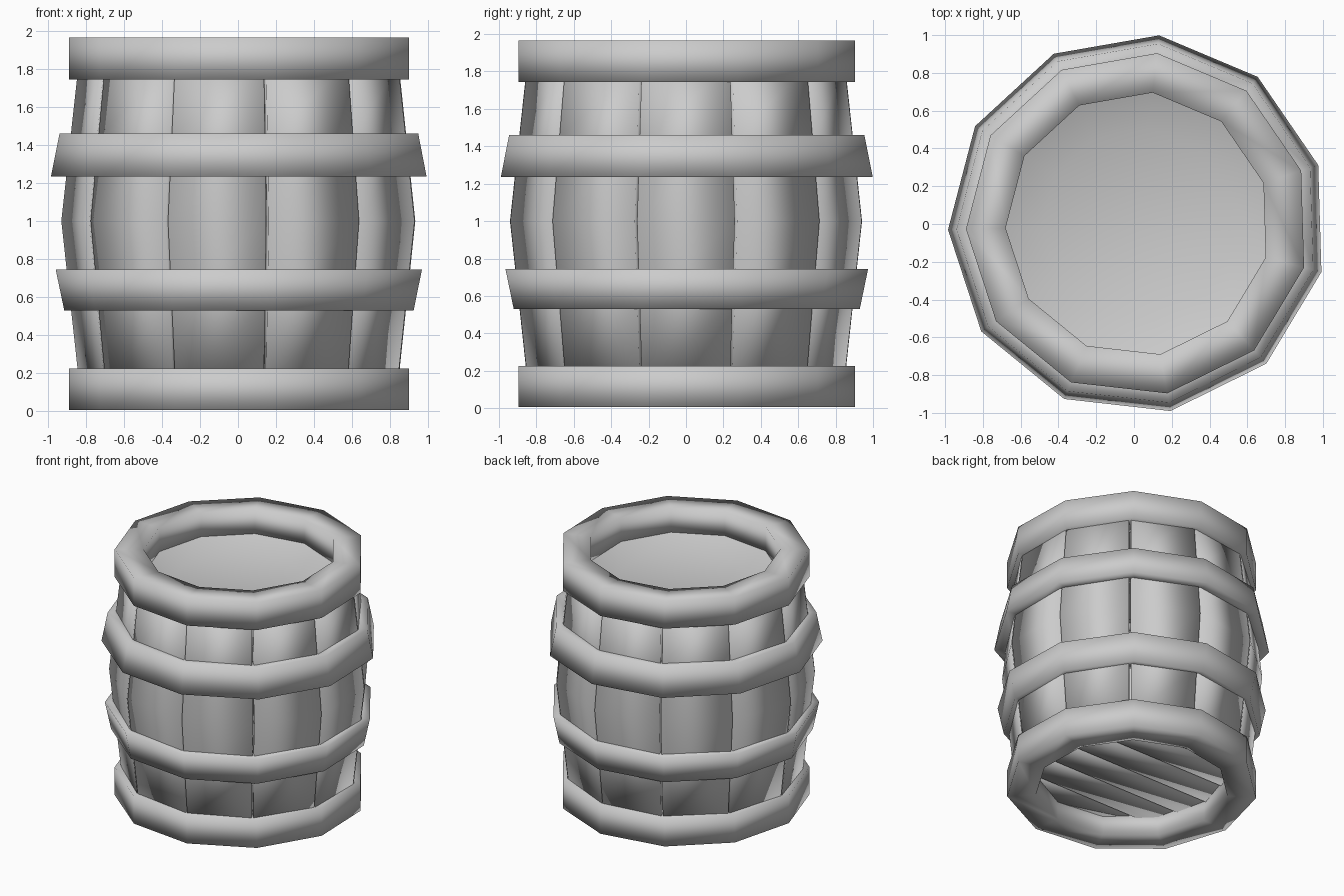
import bpy, bmesh, math

SIDES = 11
STEP = 2 * math.pi / SIDES
CENTER_X = 0.02
TURN = math.pi + 0.03

cube = bpy.data.objects.get("Cube")
if cube:
    bpy.data.objects.remove(cube, do_unlink=True)

grey = bpy.data.materials.new("plain_grey")
grey.use_nodes = True
COLOR = (0.6, 0.6, 0.6, 1)
grey.diffuse_color = COLOR
grey.node_tree.nodes["Principled BSDF"].inputs["Base Color"].default_value = COLOR


def polar(bm, r, angle, z):
    return bm.verts.new((r * math.cos(angle) + CENTER_X, r * math.sin(angle), z))


def finish(bm, name, fix_normals=True):
    if fix_normals:
        bmesh.ops.recalc_face_normals(bm, faces=bm.faces[:])
    for f in bm.faces:
        f.smooth = True
    mesh = bpy.data.meshes.new(name)
    bm.to_mesh(mesh)
    bm.free()
    mesh.materials.append(grey)
    obj = bpy.data.objects.new(name, mesh)
    bpy.context.scene.collection.objects.link(obj)


def bridge(bm, a, b):
    for i in range(len(a)):
        j = (i + 1) % len(a)
        bm.faces.new((a[i], a[j], b[j], b[i]))


def ring(name, profile):
    """Sweep a closed radius/height section around the barrel."""
    bm = bmesh.new()
    sections = [[polar(bm, r, TURN + k * STEP, z) for r, z in profile]
                for k in range(SIDES)]
    for k in range(SIDES):
        bridge(bm, sections[k], sections[(k + 1) % SIDES])
    finish(bm, name)


# Rims at both ends, and the two tilted hoops
ring("top_rim", [(0.91, 1.745), (0.91, 1.965), (0.7, 1.965), (0.7, 1.745)])
ring("bottom_rim", [(0.91, 0.005), (0.91, 0.225), (0.7, 0.225), (0.7, 0.005)])
ring("upper_hoop", [(1.005, 1.235), (0.96, 1.46), (0.83, 1.46), (0.85, 1.235)])
ring("lower_hoop", [(0.935, 0.53), (0.98, 0.745), (0.85, 0.745), (0.83, 0.53)])

# Staves bent at mid height, one per side with a narrow gap between
GAP = 0.007
for k in range(SIDES):
    bm = bmesh.new()
    start, end = math.pi + k * STEP + GAP, math.pi + (k + 1) * STEP - GAP
    rows = []
    for z in (0.15, 0.55, 1.0, 1.45, 1.82):
        r = 0.95 - 0.11 * abs(z - 1)
        rows.append([polar(bm, r, start, z), polar(bm, r, end, z),
                     polar(bm, r - 0.1, end, z), polar(bm, r - 0.1, start, z)])
    for low, high in zip(rows, rows[1:]):
        bridge(bm, low, high)
    bm.faces.new(rows[0])
    bm.faces.new(rows[-1])
    finish(bm, f"stave_{k + 1}")

# Shallow dished surface just below the top rim
bm = bmesh.new()
angles = [TURN + k * STEP for k in range(SIDES)]
outer = [polar(bm, 0.72, a, 1.78) for a in angles]
inner = [polar(bm, 0.51, a, 1.7) for a in angles]
middle = polar(bm, 0, 0, 1.7)
bridge(bm, outer, inner)
for k in range(SIDES):
    bm.faces.new((inner[k], inner[(k + 1) % SIDES], middle))
finish(bm, "dished_top", fix_normals=False)

# Planks of the recessed underside, ends cut to the round
COUNT = 6
WIDTH = 1.5 / COUNT
for k in range(COUNT):
    y = -0.75 + WIDTH * (k + 0.5)
    bm = bmesh.new()
    bmesh.ops.create_cube(bm, size=1)
    for v in bm.verts:
        px, py, pz = v.co
        side = y + py * (WIDTH - 0.01)
        v.co = (CENTER_X + px * 2 * math.sqrt(0.8 ** 2 - side ** 2), side,
                0.18 + pz * 0.05 + py * 0.02)
    finish(bm, f"bottom_plank_{k + 1}")
